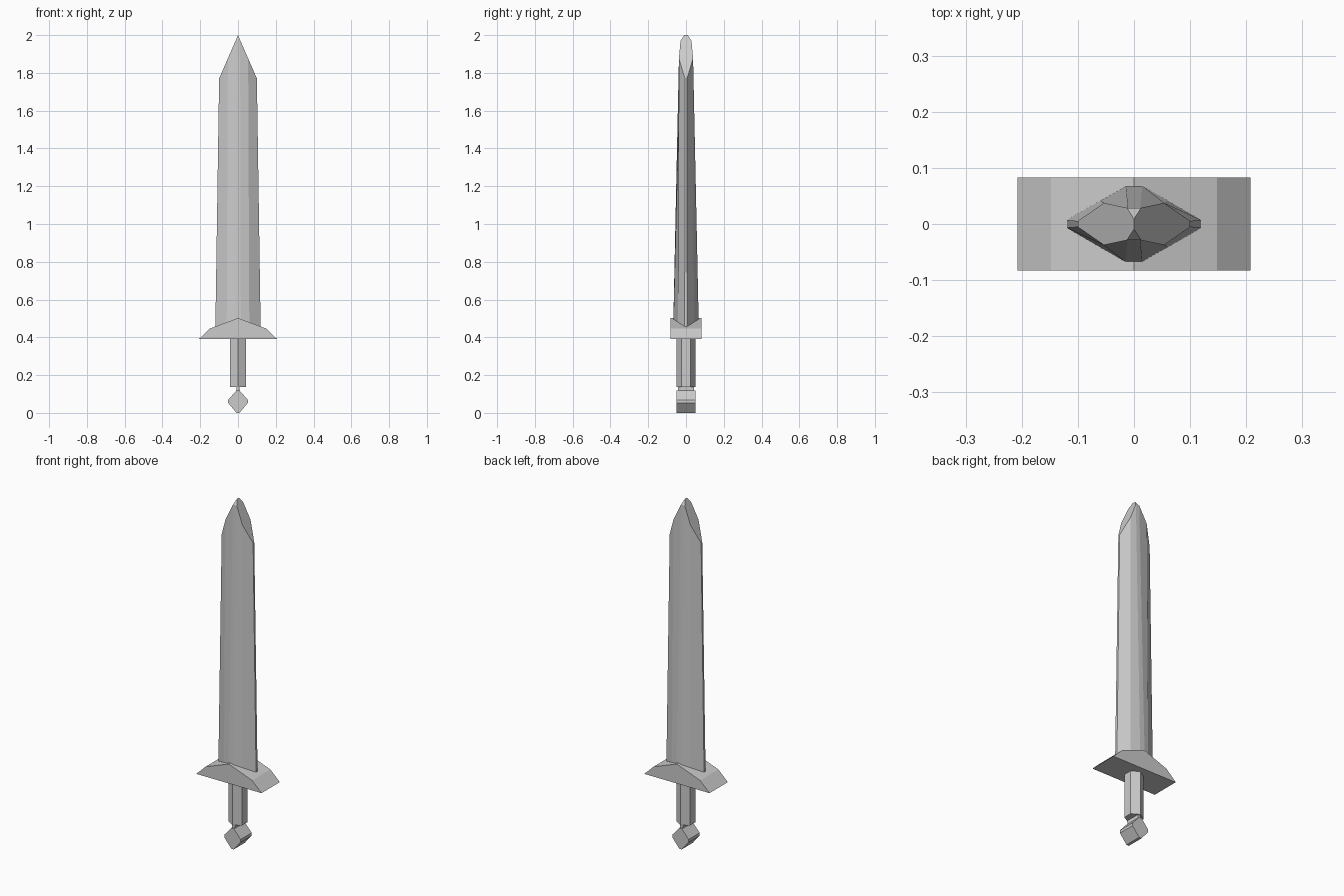
import bpy, bmesh, math
from mathutils import Vector

if "Cube" in bpy.data.objects:
    bpy.data.objects.remove(bpy.data.objects["Cube"])


def finish(bm, name):
    bmesh.ops.recalc_face_normals(bm, faces=bm.faces[:])
    me = bpy.data.meshes.new(name)
    bm.to_mesh(me)
    bm.free()
    ob = bpy.data.objects.new(name, me)
    bpy.context.collection.objects.link(ob)
    return ob


def loft(rings):
    """Closed solid through matching rings of 3D points."""
    bm = bmesh.new()
    vs = [[bm.verts.new(p) for p in r] for r in rings]
    n = len(vs[0])
    for a, b in zip(vs, vs[1:]):
        for i in range(n):
            j = (i + 1) % n
            bm.faces.new((a[i], a[j], b[j], b[i]))
    bm.faces.new(vs[0][::-1])
    bm.faces.new(vs[-1])
    return bm


def slab(name, profile, half_depth):
    """Front (x, z) profile extruded along y."""
    return finish(loft([[(x, y, z) for x, z in profile]
                        for y in (-half_depth, half_depth)]), name)


def cut(bm, point, normal):
    geom = bm.verts[:] + bm.edges[:] + bm.faces[:]
    bmesh.ops.bisect_plane(bm, geom=geom, plane_co=point,
                           plane_no=Vector(normal).normalized(), clear_outer=True)
    bmesh.ops.holes_fill(bm, edges=[e for e in bm.edges if e.is_boundary], sides=0)


def blade_ring(z, quarter):
    q = quarter
    pts = q + [(-x, y) for x, y in q[::-1]]
    pts += [(-x, -y) for x, y in q] + [(x, -y) for x, y in q[::-1]]
    return [(x, y, z) for x, y in pts]


# Blade: tapered twelve-sided section, with the point sliced off by planes
bm = loft([blade_ring(0.44, [(0.12, 0.007), (0.06, 0.042), (0.015, 0.068)]),
           blade_ring(2.03, [(0.096, 0.005), (0.053, 0.037), (0.011, 0.027)])])
for s in (-1, 1):
    cut(bm, (0, 0, 2.0), (s * 0.23, 0, 0.10))
for s in (-1, 1):
    cut(bm, (0, s * 0.009, 2.0), (0, s * 0.028, 0.019))
finish(bm, "blade")

# Crossguard
slab("guard", [(-0.208, 0.39), (0.208, 0.39), (0.148, 0.447),
               (0, 0.502), (-0.148, 0.447)], 0.083)

# Hexagonal grip
hexagon = [(0.05 * math.cos(math.radians(30 + 60 * i)),
            0.05 * math.sin(math.radians(30 + 60 * i))) for i in range(6)]
finish(loft([[(x, y, z) for x, y in hexagon] for z in (0.138, 0.4)]), "grip")

# Neck and pommel
slab("neck", [(-0.009, 0.11), (0.009, 0.11), (0.009, 0.14), (-0.009, 0.14)], 0.042)
slab("pommel", [(-0.008, 0), (0.008, 0), (0.052, 0.053), (0.052, 0.069),
                (0.008, 0.119), (-0.008, 0.119), (-0.052, 0.069), (-0.052, 0.053)], 0.05)
